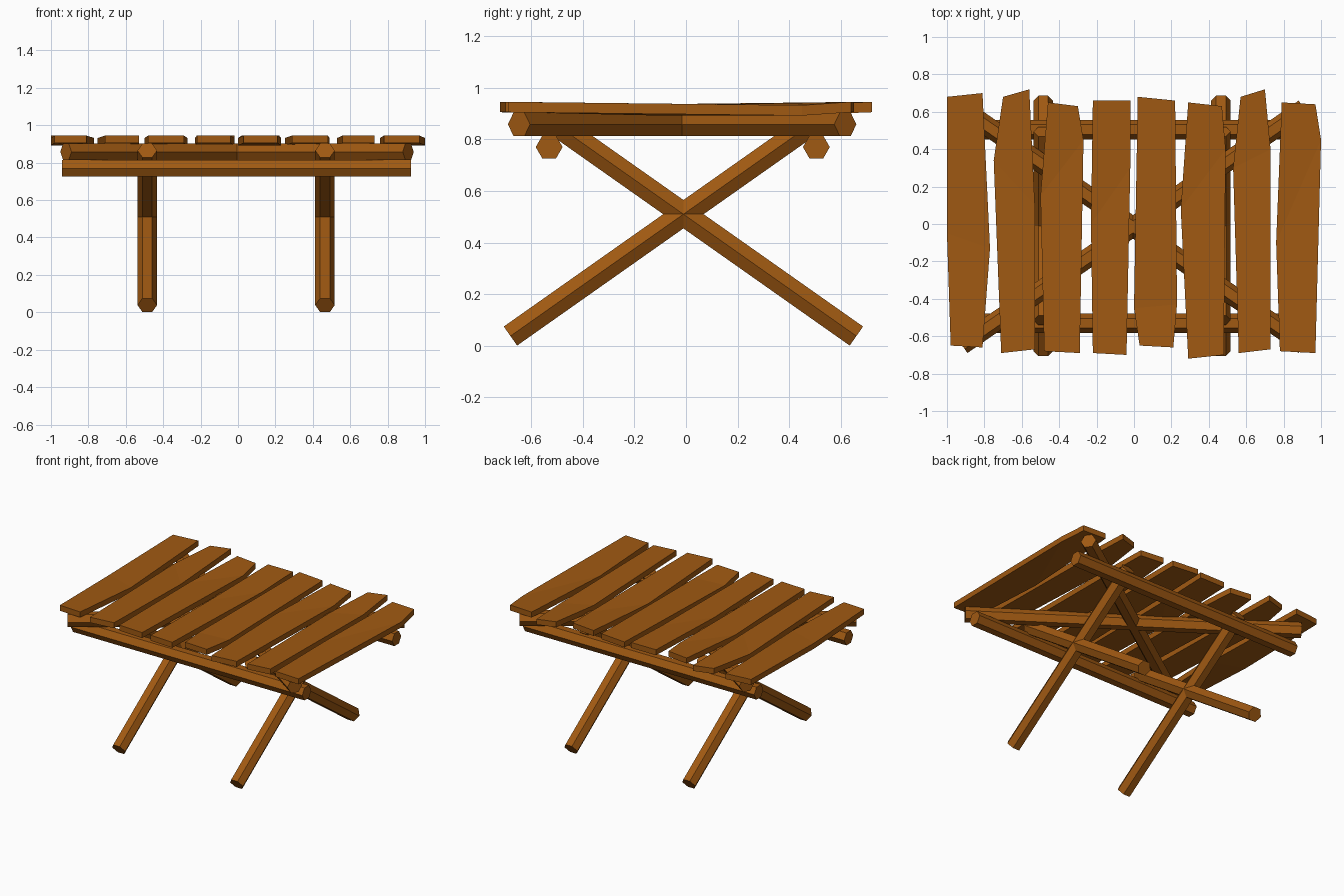
import bpy
import bmesh
from math import cos, sin, pi
from mathutils import Vector

default_cube = bpy.data.objects.get("Cube")
if default_cube:
    bpy.data.objects.remove(default_cube, do_unlink=True)

# Single brown wood material
wood = bpy.data.materials.new("brown wood")
wood.use_nodes = True
colour = (0.35, 0.1, 0.006, 1)
wood.diffuse_color = colour
shader = wood.node_tree.nodes["Principled BSDF"]
shader.inputs["Base Color"].default_value = colour
shader.inputs["Roughness"].default_value = 0.9


def finish(bm, name):
    """Turn the bmesh into a flat shaded wooden object."""
    bmesh.ops.recalc_face_normals(bm, faces=bm.faces)
    mesh = bpy.data.meshes.new(name)
    bm.to_mesh(mesh)
    bm.free()
    mesh.materials.append(wood)
    obj = bpy.data.objects.new(name, mesh)
    bpy.context.collection.objects.link(obj)
    return obj


def pole(name, start, end, radius=0.052):
    """Six-sided pole with two corners pointing sideways."""
    start, end = Vector(start), Vector(end)
    along = (end - start).normalized()
    side = along.cross(Vector((0, 0, 1))).normalized()
    up = side.cross(along)
    corners = [radius * (cos(k * pi / 3) * side + sin(k * pi / 3) * up)
               for k in range(6)]
    bm = bmesh.new()
    first = [bm.verts.new(start + c) for c in corners]
    last = [bm.verts.new(end + c) for c in corners]
    bm.faces.new(first)
    bm.faces.new(last)
    for k in range(6):
        n = (k + 1) % 6
        bm.faces.new((first[k], first[n], last[n], last[k]))
    return finish(bm, name)


def plank(name, outline, top=0.945, thickness=0.04, sag=0.013):
    """Rough board: front, middle and back edge pairs, sagging in the middle."""
    bm = bmesh.new()
    upper, lower = [], []
    for i, (x, y) in enumerate(outline):
        z = top - (sag if i in (2, 5) else 0)
        upper.append(bm.verts.new((x, y, z)))
        lower.append(bm.verts.new((x, y, z - thickness)))
    for ring in (upper, lower):
        bm.faces.new((ring[0], ring[1], ring[2], ring[5]))
        bm.faces.new((ring[5], ring[2], ring[3], ring[4]))
    for k in range(6):
        n = (k + 1) % 6
        bm.faces.new((upper[k], upper[n], lower[n], lower[k]))
    return finish(bm, name)


# Two crossed leg pairs
for side_name, x in (("right", -0.485), ("left", 0.465)):
    pole(side_name + "_leg_leaning_back", (x, -0.68, 0.038), (x, 0.494, 0.865))
    pole(side_name + "_leg_leaning_front", (x, 0.66, 0.038), (x, -0.514, 0.865))

# Long rails across the leg tops
for rail_name, y in (("front_rail", -0.53), ("back_rail", 0.505)):
    pole(rail_name, (-0.94, y, 0.77), (0.925, y, 0.77))

# Diagonal braces under the planks
pole("diagonal_brace_a", (-0.92, -0.647, 0.858), (0.91, 0.617, 0.858))
pole("diagonal_brace_b", (-0.92, 0.617, 0.858), (0.91, -0.647, 0.858))

# Table top boards: front right, front left, left middle,
# back left, back right, right middle
boards = [
    [(-.98, -.65), (-.81, -.66), (-.77, -.13), (-.81, .7), (-1, .68), (-1, -.05)],
    [(-.71, -.69), (-.53, -.67), (-.53, .1), (-.56, .72), (-.7, .68), (-.75, .34)],
    [(-.48, -.68), (-.29, -.69), (-.27, .45), (-.3, .63), (-.46, .65), (-.5, .15)],
    [(-.22, -.69), (-.04, -.7), (-.02, .3), (-.02, .66), (-.22, .66), (-.23, 0)],
    [(.03, -.65), (.21, -.66), (.23, -.43), (.22, .66), (.02, .68), (0, -.45)],
    [(.29, -.72), (.48, -.7), (.49, .4), (.47, .63), (.29, .65), (.25, .08)],
    [(.56, -.69), (.73, -.67), (.73, .4), (.7, .72), (.57, .68), (.53, .3)],
    [(.78, -.68), (.97, -.69), (1, .45), (.97, .64), (.79, .65), (.76, -.1)],
]
for number, outline in enumerate(boards, 1):
    plank(f"table_plank_{number}", outline)
